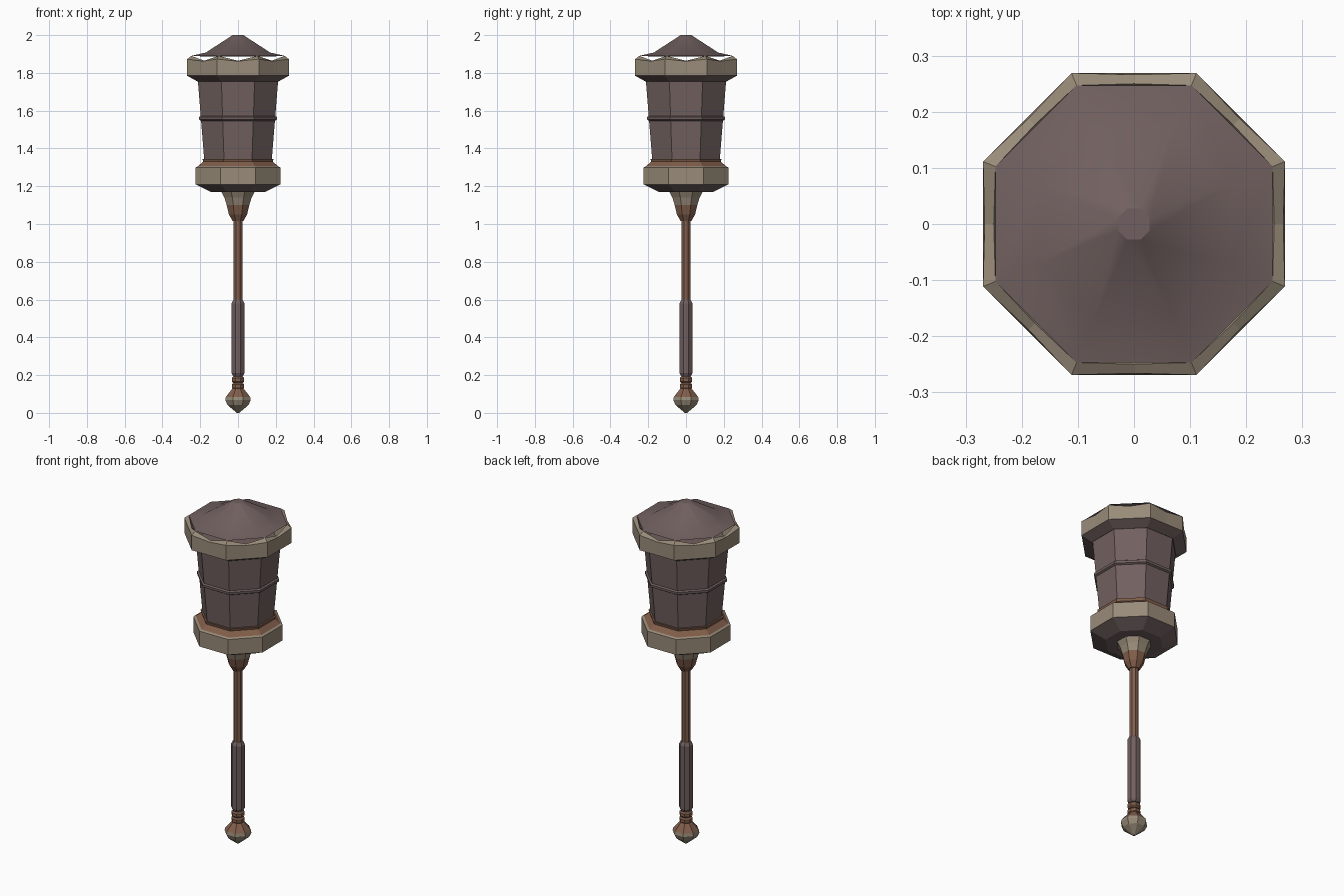
import bpy, bmesh, math

cube = bpy.data.objects.get("Cube")
if cube:
    bpy.data.objects.remove(cube, do_unlink=True)


def material(name, rgb):
    m = bpy.data.materials.new(name)
    m.use_nodes = True
    m.diffuse_color = (*rgb, 1)
    m.node_tree.nodes["Principled BSDF"].inputs["Base Color"].default_value = (*rgb, 1)
    return m


IRON = material("dusky iron", (0.165, 0.118, 0.116))
STONE = material("tan stone", (0.315, 0.258, 0.19))
COPPER = material("brown copper", (0.22, 0.112, 0.07))
SIDES = 8
CORNER = 1 / math.cos(math.pi / SIDES)


def finish(name, bm, mats):
    bmesh.ops.recalc_face_normals(bm, faces=bm.faces)
    mesh = bpy.data.meshes.new(name)
    bm.to_mesh(mesh)
    bm.free()
    for m in mats:
        mesh.materials.append(m)
    obj = bpy.data.objects.new(name, mesh)
    bpy.context.collection.objects.link(obj)
    return obj


def bridge(bm, a, b, slot=0):
    n = len(a)
    for i in range(n):
        j = (i + 1) % n
        bm.faces.new((a[i], a[j], b[j], b[i])).material_index = slot


def turned(name, profile, mats, slots=None):
    """Closed octagonal solid from (half width, height) pairs, top to bottom."""
    bm = bmesh.new()
    rings = []
    for r, z in profile:
        angles = [(i + 0.5) * math.tau / SIDES for i in range(SIDES)]
        rings.append([bm.verts.new((r * CORNER * math.cos(a), r * CORNER * math.sin(a), z))
                      for a in angles])
    for k in range(len(rings) - 1):
        bridge(bm, rings[k], rings[k + 1], slots[k] if slots else 0)
    bm.faces.new(rings[0]).material_index = slots[0] if slots else 0
    bm.faces.new(rings[-1]).material_index = slots[-1] if slots else 0
    return finish(name, bm, mats)


# Roof with softly shaded slopes
roof = turned("roof", [(0.028, 2.0), (0.17, 1.908), (0.247, 1.89), (0.2, 1.888)], [IRON])
for face in roof.data.polygons:
    face.use_smooth = 0.3 < face.normal.z < 0.995

# Upper rim whose top edge dips between the corners
bm = bmesh.new()
rim_rows = [(0.215, 1.755, 0.215, 1.755), (0.269, 1.785, 0.269, 1.785),
            (0.269, 1.873, 0.266, 1.862), (0.247, 1.89, 0.25, 1.864),
            (0.235, 1.85, 0.235, 1.85), (0.205, 1.76, 0.205, 1.76)]
rows = []
for rc, zc, rm, zm in rim_rows:
    row = []
    for i in range(SIDES * 2):
        a = i * math.pi / SIDES
        r, z = (rc * CORNER, zc) if i % 2 else (rm, zm)
        row.append(bm.verts.new((r * math.cos(a), r * math.sin(a), z)))
    rows.append(row)
for k in range(len(rows)):
    bridge(bm, rows[k], rows[(k + 1) % len(rows)], 0 if k in (0, 5) else 1)
finish("upper_rim", bm, [IRON, STONE])

# Tapered head and its thin band
turned("head", [(0.213, 1.765), (0.178, 1.33)], [IRON])
turned("head_band", [(0.197, 1.572), (0.206, 1.566), (0.205, 1.552), (0.195, 1.546)], [IRON])

# Copper collar and heavy base ring
turned("collar", [(0.188, 1.345), (0.184, 1.33), (0.212, 1.306), (0.2, 1.29)], [COPPER])
turned("base_ring", [(0.212, 1.306), (0.224, 1.3), (0.224, 1.21), (0.145, 1.17)],
       [COPPER, STONE, IRON], [1, 1, 2])

# Neck flaring up from the shaft
turned("neck", [(0.088, 1.172), (0.072, 1.14), (0.06, 1.1), (0.048, 1.05), (0.028, 1.015)],
       [STONE, COPPER], [0, 0, 1, 1])
turned("shaft", [(0.023, 1.03), (0.023, 0.12)], [COPPER])

# Grip with chamfered ends
turned("grip", [(0.024, 0.6), (0.034, 0.58), (0.034, 0.21), (0.026, 0.195)], [IRON])

# Small rings beneath the grip
for i, z in enumerate((0.175, 0.14)):
    turned(f"grip_ring_{i + 1}", [(0.025, z + 0.017), (0.033, z + 0.01),
                                 (0.033, z - 0.008), (0.025, z - 0.016)], [COPPER])

# Pommel with copper crown and stone point
turned("pommel", [(0.03, 0.128), (0.064, 0.085), (0.067, 0.068), (0.056, 0.042), (0.006, 0.0)],
       [COPPER, STONE], [0, 1, 1, 1])
